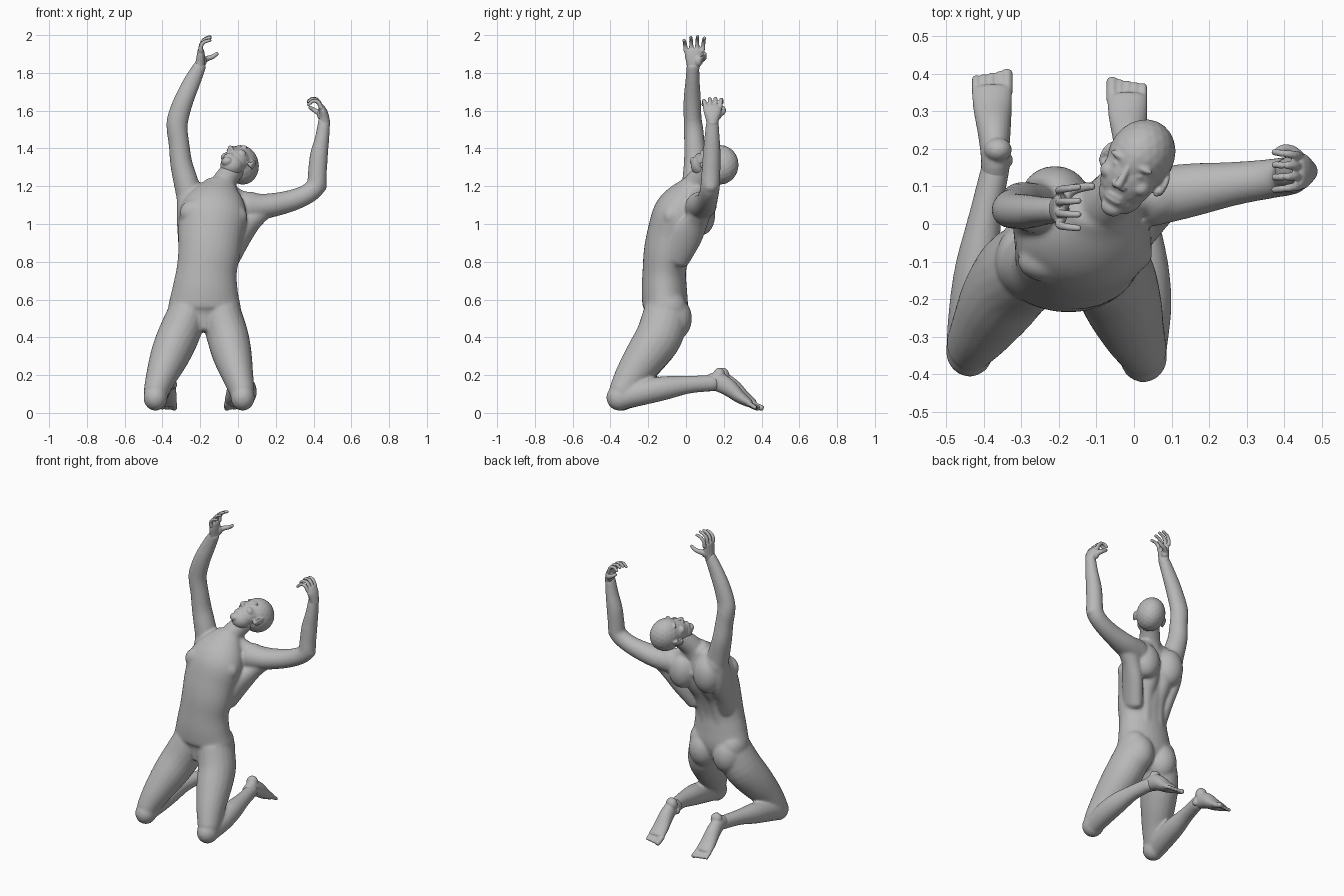
import bpy, bmesh, math
from mathutils import Vector, Matrix

skin = bpy.data.materials.new("plain grey")
skin.diffuse_color = (0.48, 0.48, 0.48, 1)


def catmull(p, i, t):
    a, b, c, d = (p[max(0, min(len(p) - 1, i + k))] for k in (-1, 0, 1, 2))
    return [0.5 * (2 * q + (r - o) * t + (2 * o - 5 * q + 4 * r - s) * t * t
                   + (3 * q - o - 3 * r + s) * t ** 3) for o, q, r, s in zip(a, b, c, d)]


def tube(bm, pts, ref=(1, 0, 0), sides=20, steps=4):
    """Rounded sweep; each point is x, y, z, radius along ref, radius across ref."""
    pts = [p if len(p) == 5 else (*p, p[3]) for p in pts]
    path = [catmull(pts, i, s / steps) for i in range(len(pts) - 1) for s in range(steps)]
    path.append(list(pts[-1]))
    pos = [Vector(p[:3]) for p in path]
    rings = []
    for i, p in enumerate(path):
        tan = (pos[min(i + 1, len(pos) - 1)] - pos[max(i - 1, 0)]).normalized()
        u = Vector(ref)
        u = (u - tan * u.dot(tan)).normalized()
        v = tan.cross(u)
        rows = [(0, 1)]
        if i == 0:
            rows = [(-0.6, 0.45), (-0.4, 0.8), (0, 1)]
        elif i == len(path) - 1:
            rows = [(0, 1), (0.4, 0.8), (0.6, 0.45)]
        for off, k in rows:
            c = pos[i] + tan * off * min(p[3], p[4])
            rings.append([bm.verts.new(c + u * p[3] * k * math.cos(a) + v * p[4] * k * math.sin(a))
                          for a in (2 * math.pi * j / sides for j in range(sides))])
    for r, s in zip(rings, rings[1:]):
        for j in range(sides):
            k = (j + 1) % sides
            bm.faces.new((r[j], r[k], s[k], s[j]))
    bm.faces.new(rings[0][::-1])
    bm.faces.new(rings[-1])


def blob(bm, c, r, axes=Matrix.Identity(3)):
    m = Matrix.Translation(c) @ axes.to_4x4() @ Matrix.Diagonal((*r, 1))
    bmesh.ops.create_icosphere(bm, subdivisions=3, radius=1, matrix=m)


def finish(bm, name, voxel, smooth):
    """Fuse the overlapping volumes into one smooth skin."""
    me = bpy.data.meshes.new(name)
    bmesh.ops.recalc_face_normals(bm, faces=bm.faces)
    bm.to_mesh(me)
    bm.free()
    me.materials.append(skin)
    ob = bpy.data.objects.new(name, me)
    bpy.context.collection.objects.link(ob)
    rm = ob.modifiers.new("fuse", 'REMESH')
    rm.mode, rm.voxel_size, rm.use_smooth_shade = 'VOXEL', voxel, True
    sm = ob.modifiers.new("soften", 'SMOOTH')
    sm.factor, sm.iterations = 0.5, smooth


# ---- body: torso, neck, arms and legs
bm = bmesh.new()
tube(bm, [(-.178, -.125, .49, .13, .09), (-.178, -.11, .55, .188, .118), (-.174, -.115, .65, .174, .120),
          (-.166, -.115, .75, .160, .115), (-.153, -.102, .85, .164, .122), (-.145, -.075, .95, .172, .130),
          (-.13, -.04, 1.05, .180, .135), (-.112, .0, 1.13, .150, .112), (-.098, .03, 1.19, .10, .075)],
     sides=32)
tube(bm, [(-.10, .02, 1.14, .085, .08), (-.08, .05, 1.21, .066), (-.04, .10, 1.27, .060), (.0, .14, 1.31, .06)])
tube(bm, [(-.177, -.15, .58, .10, .06), (-.177, -.155, .51, .065, .055), (-.177, -.155, .45, .034, .05)])  # groin
for x, y, z in ((-.215, -.10, 1.06), (-.045, -.08, 1.04)):          # chest muscles
    blob(bm, (x, y, z), (.095, .058, .075))
for s, x in ((-1, -.265), (1, -.09)):                               # buttocks and hips
    blob(bm, (x, -.068, .50), (.095, .100, .12))
    blob(bm, (x + s * .02, -.10, .555), (.085, .105, .10))
for s in (-1, 1):                                                   # muscles beside the spine
    tube(bm, [(-.175 + s * .05, -.05, .6, .045), (-.165 + s * .045, -.045, .75, .045),
              (-.15 + s * .045, -.015, .87, .045), (-.14 + s * .05, .035, .97, .055), (-.12 + s * .05, .08, 1.07, .055)])
for c, r in (((-.255, .045, 1.14), (.066, .075, .10)), ((.06, .075, 1.10), (.085, .07, .072)),
             ((-.21, .075, 1.07), (.09, .08, .12)), ((-.03, .085, 1.05), (.085, .07, .11))):
    blob(bm, c, r)                                                  # shoulders and shoulder blades
# back muscles sweeping from the armpits down to the waist
tube(bm, [(.14, .085, 1.085, .055, .05), (.075, .06, 1.02, .055, .06), (.02, .01, .94, .055, .08),
          (-.04, -.06, .82, .05, .08)])
tube(bm, [(-.265, .04, 1.14, .06, .07), (-.268, .015, 1.03, .056, .09), (-.262, -.045, .92, .056, .09),
          (-.25, -.09, .80, .06, .08)])
# collar: shoulder to neck on each side
tube(bm, [(-.25, .04, 1.17, .05), (-.16, .045, 1.175, .045), (-.09, .05, 1.19, .05), (.0, .065, 1.14, .045),
          (.09, .08, 1.105, .05)], ref=(0, 1, 0))
# raised right arm
tube(bm, [(-.25, .04, 1.12, .070), (-.275, .045, 1.22, .066), (-.30, .05, 1.32, .059, .062),
          (-.312, .045, 1.42, .055, .055), (-.322, .04, 1.50, .056, .052), (-.318, .035, 1.56, .057, .048),
          (-.285, .033, 1.66, .052, .046), (-.24, .035, 1.76, .045, .038), (-.20, .037, 1.84, .034, .034)])
# bent left arm
tube(bm, [(.04, .07, 1.09, .078), (.15, .09, 1.095, .072, .066), (.27, .108, 1.12, .058),
          (.36, .12, 1.155, .053), (.412, .128, 1.20, .052), (.420, .132, 1.27, .050),
          (.428, .136, 1.36, .048), (.446, .138, 1.46, .041, .038), (.457, .14, 1.55, .032, .032)], ref=(0, 1, 0))
blob(bm, (.435, .13, 1.20), (.036, .04, .036))
# thighs, knees and shins: hip to knee, then knee back to ankle
for thigh, shin in ((((-.265, -.105, .53), (-.315, -.14, .41), (-.36, -.205, .305), (-.403, -.275, .20), (-.437, -.325, .105)),
                     ((-.442, -.32, .082), (-.428, -.22, .11), (-.415, -.11, .132), (-.396, .02, .150), (-.366, .16, .158))),
                    (((-.09, -.105, .53), (-.056, -.14, .41), (-.03, -.21, .305), (-.002, -.285, .20), (.025, -.34, .105)),
                     ((.03, -.33, .082), (.036, -.22, .11), (.032, -.11, .132), (.020, .02, .150), (-.002, .15, .158)))):
    tube(bm, [(*p, a, b) for p, a, b in zip(thigh, (.106, .111, .104, .084, .065), (.12, .124, .112, .091, .073))])
    tube(bm, [(*p, a, b) for p, a, b in zip(shin, (.058, .064, .060, .044, .038), (.062, .067, .063, .047, .043))])
    blob(bm, Vector(thigh[-1]) + Vector((0, -.012, -.024)), (.064, .070, .070))
finish(bm, "body", .0075, 12)

# ---- feet: sole turned up and back, toes to the ground
for name, x, y, side in (("right_foot", -.370, .005, 1), ("left_foot", -.010, -.016, -1)):
    bm = bmesh.new()
    tube(bm, [(x, y + .13, .158, .037, .04), (x, y + .18, .165, .038, .050), (x - .002, y + .24, .135, .044, .046),
              (x - .006, y + .30, .085, .051, .034), (x - .008, y + .35, .052, .054, .023)])
    blob(bm, (x + .008 * side, y + .192, .197), (.037, .033, .042))   # heel
    blob(bm, (x + .028 * side, y + .165, .150), (.02, .022, .024))    # ankle bone
    for k in range(5):                                             # toes, big toe innermost
        tx = x - .008 + side * (.040 - .0205 * k)
        r = .016 if k == 0 else .0115
        tube(bm, [(tx, y + .345, .05, r), (tx, y + .375, .034, r), (tx, y + .397 - .004 * k, .026, r)], sides=10)
    finish(bm, name, .0045, 3)

# ---- hands: palm, four curled fingers and a thumb
HANDS = (
    ("right_hand", ((-.207, .037, 1.81), (-.20, .04, 1.85), (-.197, .04, 1.89), (-.197, .04, 1.92)),
     ((-.197, 0, 1.915), (-.196, 0, 1.945), (-.178, 0, 1.972), (-.146, 0, 1.985)), (-.008, .034),
     ((-.195, .065, 1.86), (-.165, .09, 1.875), (-.135, .098, 1.885), (-.11, .10, 1.903))),
    ("left_hand", ((.459, .14, 1.53), (.457, .14, 1.565), (.451, .14, 1.595), (.44, .14, 1.62)),
     ((.44, 0, 1.615), (.425, 0, 1.648), (.398, 0, 1.66), (.372, 0, 1.642)), (.094, .031),
     ((.448, .165, 1.575), (.425, .192, 1.59), (.40, .20, 1.605), (.38, .192, 1.618))))
for name, palm, finger, (y0, gap), thumb in HANDS:
    bm = bmesh.new()
    tube(bm, [(*p, a, b) for p, a, b in zip(palm, (.030, .038, .047, .046), (.030, .026, .022, .017))], ref=(0, 1, 0))
    blob(bm, Vector(thumb[0]) + Vector((.008 if name == "right_hand" else -.008, 0, .004)), (.022, .024, .03))
    for k in range(4):
        lift = (-.012, .004, .008, .0)[k]                          # little finger to index
        tube(bm, [(px, (y0 + .008 + (gap - .005) * k) + (k - 1.5) * .0025 * i, pz + lift * i / 3, .0125 - .0012 * i)
                  for i, (px, _, pz) in enumerate(finger)], sides=10)
    tube(bm, [(*p, r) for p, r in zip(thumb, (.019, .015, .0125, .010))], ref=(0, 0, 1), sides=10)
    finish(bm, name, .004, 2)

# ---- head, modelled in its own frame: x across, y forward, z to the crown
up = Vector((.42, .86, .30)).normalized()
fwd = Vector((-.30, -.20, .93))
fwd = (fwd - up * fwd.dot(up)).normalized()
frame = Matrix((fwd.cross(up), fwd, up)).transposed()
base = Vector((.010, .165, 1.318))
bm = bmesh.new()
blob(bm, (0, -.010, .015), (.087, .106, .102))                      # skull
blob(bm, (0, .025, -.03), (.076, .070, .098))                       # face
blob(bm, (0, .020, -.085), (.062, .060, .064))                      # jaw
blob(bm, (0, .055, -.128), (.030, .024, .024))                      # chin
blob(bm, (0, .064, -.094), (.034, .022, .028))                      # mouth mound
for z in (-.087, -.100):                                            # lips
    blob(bm, (0, .082, z), (.023, .007, .0065))
tube(bm, [(0, .086, .012, .009), (0, .096, -.018, .010), (0, .108, -.050, .012)], sides=12)
for s in (-1, 1):
    blob(bm, (s * .011, .095, -.055), (.010, .011, .009))           # nostrils
    blob(bm, (s * .034, .079, .016), (.030, .013, .010))            # brows
    blob(bm, (s * .032, .075, -.008), (.015, .013, .010))           # eyes
    blob(bm, (s * .048, .056, -.040), (.026, .028, .024))           # cheekbones
    blob(bm, (s * .089, -.012, -.025), (.009, .022, .034),
         Matrix.Rotation(s * -.35, 3, 'Z'))                         # ears
    blob(bm, (s * .083, -.002, -.048), (.008, .012, .014))          # ear lobes
bm.transform(Matrix.Translation(base) @ frame.to_4x4())
finish(bm, "head", .0042, 4)
